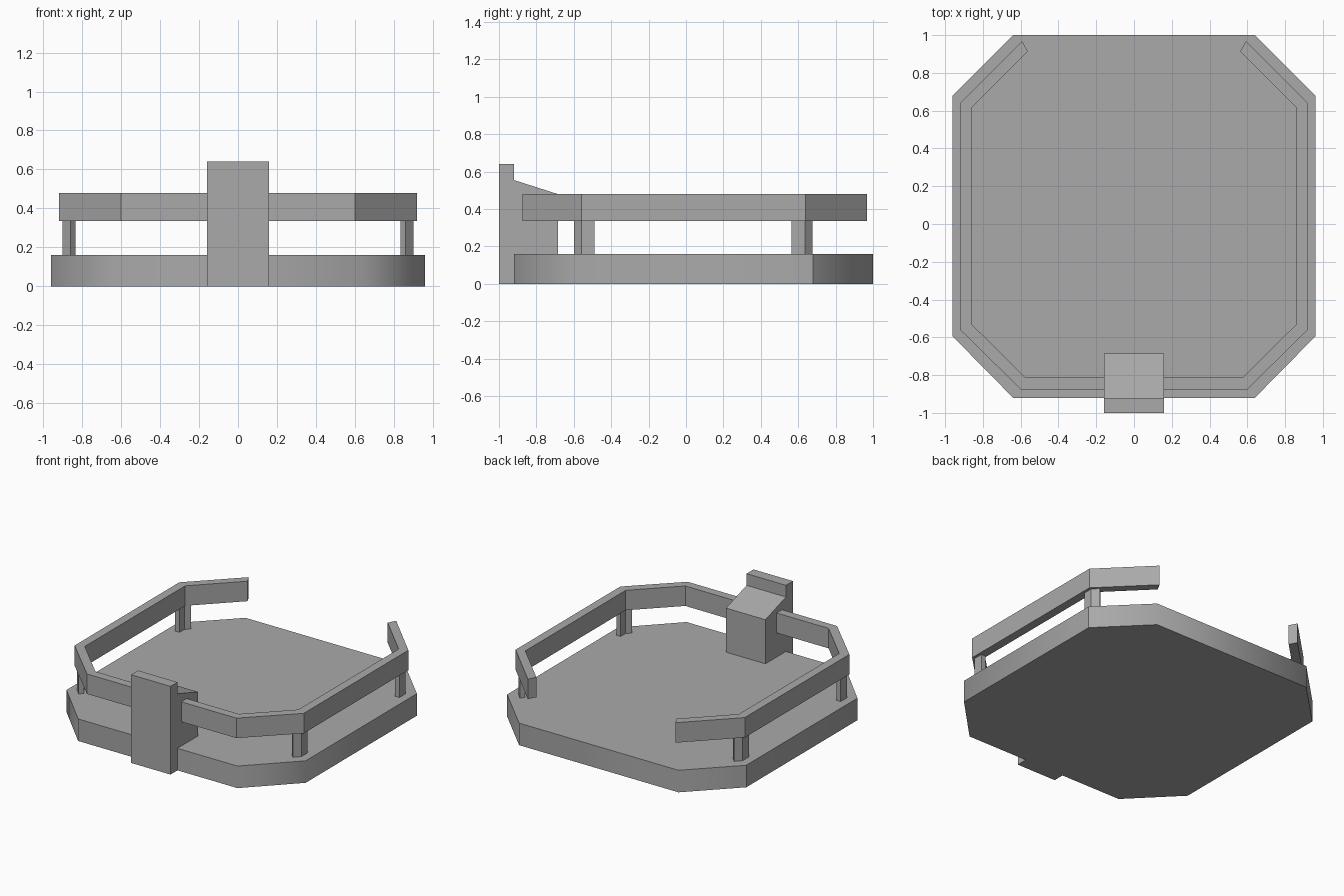
import bpy, bmesh
from mathutils import Vector

cube = bpy.data.objects.get("Cube")
if cube:
    bpy.data.objects.remove(cube, do_unlink=True)

grey = bpy.data.materials.new("plain grey")
grey.use_nodes = True
colour = (0.4, 0.4, 0.4, 1)
grey.diffuse_color = colour
grey.node_tree.nodes["Principled BSDF"].inputs["Base Color"].default_value = colour


def prism(name, outline, low, high, along_x=False, mirror=False, smooth_sides=False):
    """Extrude an outline upward, or a (y, z) profile along x."""
    bm = bmesh.new()
    place = (lambda a, b: (low, a, b)) if along_x else (lambda a, b: (a, b, low))
    face = bm.faces.new([bm.verts.new(place(a, b)) for a, b in outline])
    shift = Vector((high - low, 0, 0)) if along_x else Vector((0, 0, high - low))
    top = bmesh.ops.extrude_face_region(bm, geom=[face], use_keep_orig=True)["geom"]
    bmesh.ops.translate(bm, vec=shift, verts=[v for v in top if isinstance(v, bmesh.types.BMVert)])
    bmesh.ops.recalc_face_normals(bm, faces=bm.faces)
    if smooth_sides:
        for f in bm.faces:
            f.smooth = abs(f.normal.z) < 0.5
        for e in bm.edges:
            upright = abs(e.verts[0].co.z - e.verts[1].co.z) > 0.01
            rear_side = e.verts[0].co.y > 0 and abs(e.verts[0].co.x) > 0.9
            e.smooth = upright and not rear_side
    mesh = bpy.data.meshes.new(name)
    bm.to_mesh(mesh)
    bm.free()
    mesh.materials.append(grey)
    obj = bpy.data.objects.new(name, mesh)
    bpy.context.collection.objects.link(obj)
    if mirror:
        obj.modifiers.new("Mirror", "MIRROR").use_clip = False
    return obj


# Eight-sided floor slab with softly shaded sides
right_edge = [(0.64, -0.92), (0.96, -0.595), (0.96, 0.68), (0.64, 1.0)]
left_edge = [(-x, y) for x, y in reversed(right_edge)]
prism("platform", right_edge + left_edge, 0, 0.16, smooth_sides=True)

# Handrail, open at the back
outer = [(0.15, -0.875), (0.60, -0.875), (0.92, -0.56), (0.92, 0.64), (0.592, 0.968)]
inner = [(0.15, -0.813), (0.575, -0.813), (0.857, -0.533), (0.857, 0.618), (0.562, 0.913)]
prism("handrail", outer + inner[::-1], 0.335, 0.48, mirror=True)

# Bent posts under the rail corners
bend = [(0.90, -0.07), (0.90, 0), (0.86, 0.042), (0.835, 0.017), (0.866, -0.014), (0.866, -0.07)]
prism("rear_post", [(x, 0.635 + y) for x, y in bend], 0.155, 0.34, mirror=True)
prism("front_post", [(x, -0.558 - y) for x, y in bend], 0.155, 0.34, mirror=True)

# Control console with a tall front panel and a sloping top
console = [(-1, 0), (-0.92, 0), (-0.92, 0.155), (-0.685, 0.155),
           (-0.685, 0.48), (-0.92, 0.555), (-0.92, 0.64), (-1, 0.64)]
prism("console", console, -0.158, 0.158, along_x=True)
